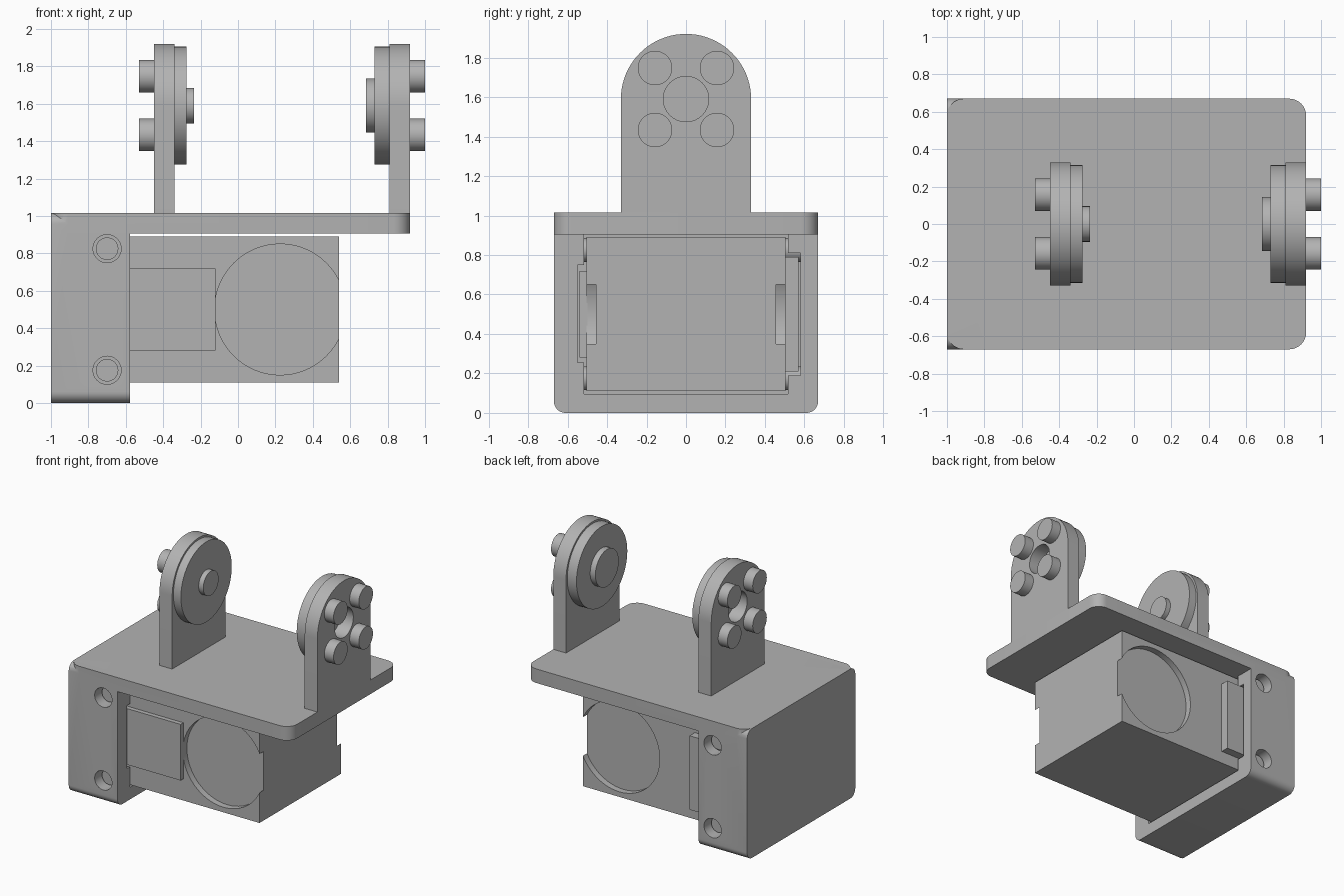
import bpy, bmesh, math

cube = bpy.data.objects.get("Cube")
if cube:
    bpy.data.objects.remove(cube, do_unlink=True)

gray = bpy.data.materials.new("plain gray")
gray.use_nodes = True
COLOUR = (0.45, 0.45, 0.45, 1)
gray.diffuse_color = COLOUR
gray.node_tree.nodes["Principled BSDF"].inputs["Base Color"].default_value = COLOUR


def arc(cx, cy, r, start, end, steps):
    """Points on an arc, angles in degrees."""
    angles = [math.radians(start + (end - start) * i / steps) for i in range(steps + 1)]
    return [(cx + r * math.cos(a), cy + r * math.sin(a)) for a in angles]


def circle(cx, cy, r):
    return arc(cx, cy, r, 0, 360, 64)[:-1]


def rect(u0, u1, v0, v1, r=0):
    if not r:
        return [(u0, v0), (u1, v0), (u1, v1), (u0, v1)]
    corners = [(u1 - r, v1 - r), (u0 + r, v1 - r), (u0 + r, v0 + r), (u1 - r, v0 + r)]
    return [p for i, c in enumerate(corners) for p in arc(*c, r, 90 * i, 90 * i + 90, 8)]


def prism(name, profile, axis, lo, hi):
    """Extrude a 2D profile along an axis from lo to hi."""
    place = {"x": lambda u, v, t: (t, u, v),
             "y": lambda u, v, t: (u, t, v),
             "z": lambda u, v, t: (u, v, t)}[axis]
    bm = bmesh.new()
    ends = [[bm.verts.new(place(u, v, t)) for u, v in profile] for t in (lo, hi)]
    for ring in ends:
        bm.faces.new(ring)
    n = len(profile)
    for i in range(n):
        j = (i + 1) % n
        bm.faces.new((ends[0][i], ends[0][j], ends[1][j], ends[1][i]))
    bmesh.ops.recalc_face_normals(bm, faces=bm.faces)
    mesh = bpy.data.meshes.new(name)
    bm.to_mesh(mesh)
    bm.free()
    mesh.materials.append(gray)
    obj = bpy.data.objects.new(name, mesh)
    bpy.context.collection.objects.link(obj)
    return obj


def combine(obj, other, operation):
    """Apply a boolean and discard the second object."""
    mod = obj.modifiers.new("boolean", "BOOLEAN")
    mod.operation, mod.object, mod.solver = operation, other, "EXACT"
    bpy.context.view_layer.objects.active = obj
    bpy.ops.object.modifier_apply(modifier=mod.name)
    bpy.data.objects.remove(other, do_unlink=True)


def cut(obj, *args):
    combine(obj, prism("cutter", *args), "DIFFERENCE")


parts = []

# Bracket: rounded housing joined to the top plate
bracket = prism("bracket", rect(-0.67, 0.67, 0, 1.015, 0.06), "x", -1, -0.577)
plate = prism("plate", rect(-1, 0.92, -0.67, 0.67, 0.09), "z", 0.905, 1.015)
combine(bracket, plate, "UNION")
parts.append(bracket)

# Motor pocket with a side slot on each wall
cut(bracket, rect(-0.517, 0.517, 0.095, 0.905), "x", -0.9, -0.5)
cut(bracket, rect(-0.55, -0.4, 0.255, 0.75), "x", -0.9, -0.5)
cut(bracket, rect(0.4, 0.58, 0.19, 0.81), "x", -0.9, -0.5)

# Motor body, ribs and round side recesses
motor = prism("motor", rect(-0.505, 0.505, 0.11, 0.89), "x", -0.905, 0.54)
for side in (-1, 1):
    cut(motor, circle(0.225, 0.5, 0.35), "y", side * 0.455, side * 0.6)
parts += [motor,
          prism("front_rib", rect(-0.9, -0.12, 0.28, 0.72), "y", -0.54, -0.5),
          prism("back_rib", rect(-0.9, -0.43, 0.21, 0.79), "y", 0.5, 0.57)]

# Mounting holes with recessed screws
for side, label in ((-1, "front"), (1, "back")):
    for z, level in ((0.175, "lower"), (0.825, "upper")):
        cut(bracket, circle(-0.7, z, 0.075), "y", side * 0.53, side * 0.75)
        parts.append(prism(f"{label}_{level}_screw", circle(-0.7, z, 0.06), "y",
                           side * 0.5, side * 0.6))

# Upright arms: outer face, inner face, disc end, hub end, hub radius, screw end
AXLE = 1.59
for label, outer, inner, disc_end, hub_end, hub_r, screw_end in (
        ("right", -0.45, -0.34, -0.275, -0.235, 0.095, -0.53),
        ("left", 0.92, 0.81, 0.73, 0.685, 0.145, 1.0)):
    outline = [(-0.33, 1.0), (0.33, 1.0)] + arc(0, AXLE, 0.33, 0, 180, 40)
    arm = prism(f"{label}_arm", outline, "x", outer, inner)
    reach = 0.1 if outer > inner else -0.1
    cut(arm, circle(0, AXLE, 0.115), "x", outer + reach, inner - reach)
    parts += [arm,
              prism(f"{label}_disc", circle(0, AXLE, 0.315), "x", inner, disc_end),
              prism(f"{label}_hub", circle(0, AXLE, hub_r), "x", disc_end, hub_end)]
    for y in (-0.157, 0.157):
        for dz in (-0.157, 0.157):
            parts.append(prism(f"{label}_arm_screw", circle(y, AXLE + dz, 0.087),
                               "x", outer - reach * 0.2, screw_end))

# Smooth the curved surfaces, keep edges sharp
bpy.ops.object.select_all(action="DESELECT")
for part in parts:
    part.select_set(True)
bpy.context.view_layer.objects.active = bracket
bpy.ops.object.shade_smooth_by_angle(angle=math.radians(30))
